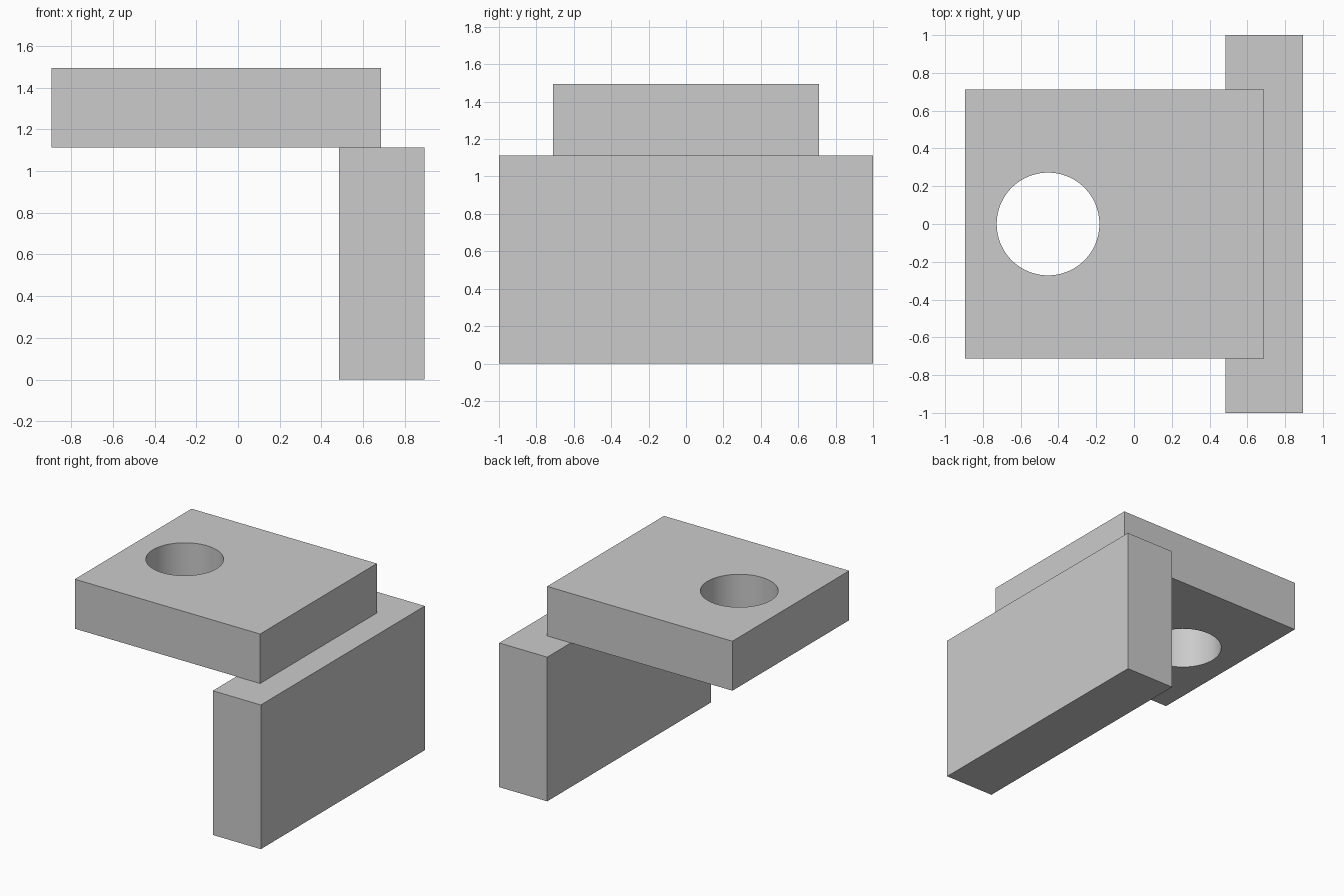
import bpy

cube = bpy.data.objects.get("Cube")
if cube:
    bpy.data.objects.remove(cube, do_unlink=True)

# Single grey material
grey = bpy.data.materials.new("plain_grey")
grey.use_nodes = True
colour = (0.6, 0.6, 0.6, 1)
grey.diffuse_color = colour
grey.node_tree.nodes["Principled BSDF"].inputs["Base Color"].default_value = colour


def block(name, low, high):
    """Box between two opposite corners."""
    centre = [(a + b) / 2 for a, b in zip(low, high)]
    bpy.ops.mesh.primitive_cube_add(size=1, location=centre)
    ob = bpy.context.object
    ob.name = name
    ob.scale = [b - a for a, b in zip(low, high)]
    bpy.ops.object.transform_apply(location=False, rotation=False, scale=True)
    ob.data.materials.append(grey)
    return ob


# Upright wall on the left side
block("upright_wall", (0.485, -1, 0), (0.895, 1, 1.113))

# Overhanging top plate
plate = block("top_plate", (-0.895, -0.712, 1.113), (0.687, 0.712, 1.495))

# Round through hole in the plate
bpy.ops.mesh.primitive_cylinder_add(vertices=96, radius=0.272, depth=1,
                                    location=(-0.455, 0, 1.3))
cutter = bpy.context.object
cutter.name = "hole_cutter"
cutter.data.materials.append(grey)

hole = plate.modifiers.new("round_hole", "BOOLEAN")
hole.operation = "DIFFERENCE"
hole.solver = "EXACT"
hole.object = cutter
bpy.ops.object.select_all(action="DESELECT")
plate.select_set(True)
bpy.context.view_layer.objects.active = plate
bpy.ops.object.modifier_apply(modifier=hole.name)
bpy.data.objects.remove(cutter, do_unlink=True)

# Smooth hole wall with crisp rims
bpy.ops.object.shade_smooth_by_angle()
